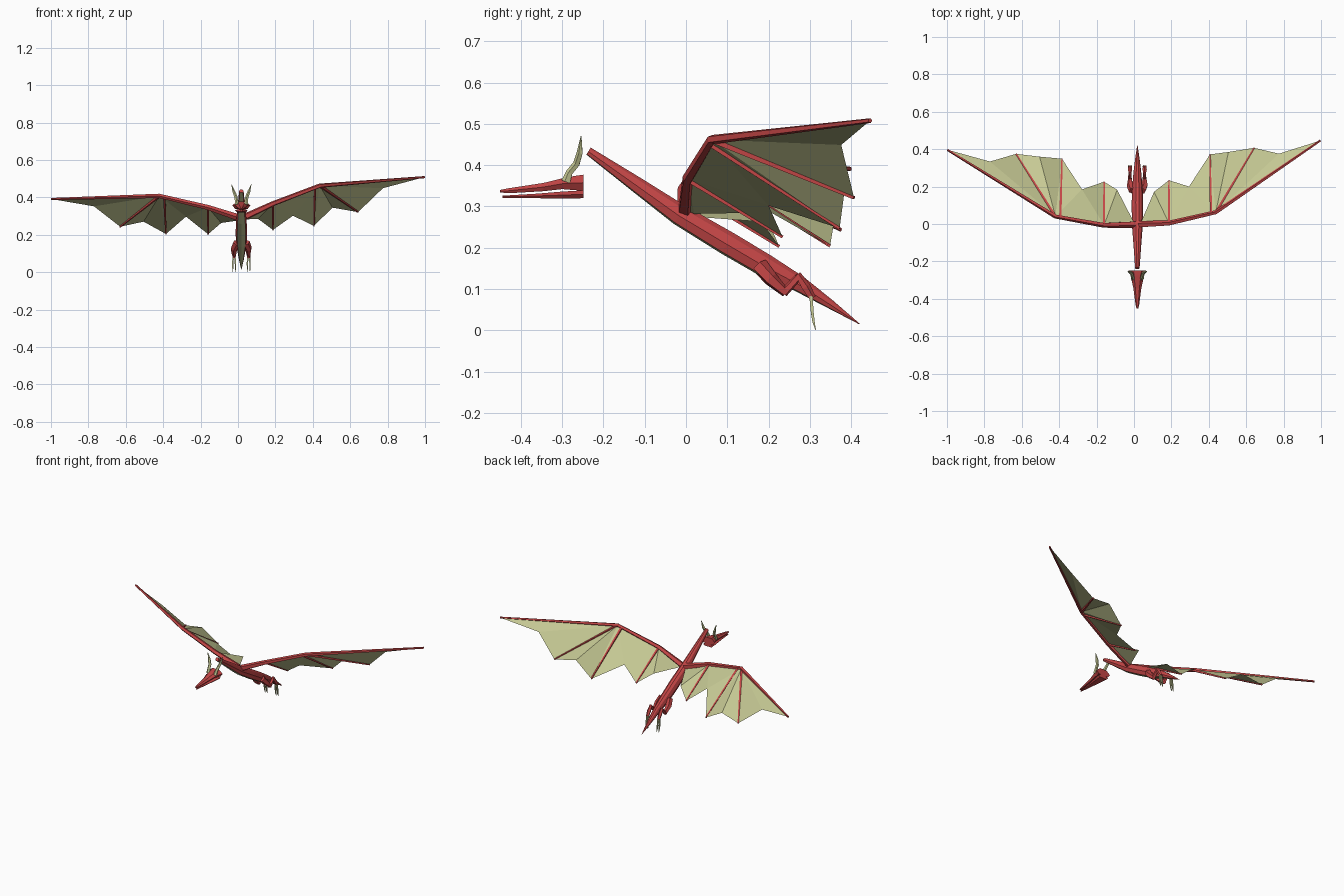
import bpy, bmesh, math
from mathutils import Vector

if "Cube" in bpy.data.objects:
    bpy.data.objects.remove(bpy.data.objects["Cube"])

CX = 0.018  # body centre line


def material(name, rgb):
    m = bpy.data.materials.new(name)
    m.diffuse_color = (*rgb, 1)
    m.use_nodes = True
    m.node_tree.nodes["Principled BSDF"].inputs["Base Color"].default_value = m.diffuse_color
    return m


RED = material("red_hide", (0.56, 0.062, 0.062))
TAN = material("khaki_skin", (0.57, 0.59, 0.30))


def finish(name, bm, mats, fix=True):
    if fix:
        bmesh.ops.recalc_face_normals(bm, faces=bm.faces)
    me = bpy.data.meshes.new(name)
    bm.to_mesh(me)
    bm.free()
    for m in mats:
        me.materials.append(m)
    ob = bpy.data.objects.new(name, me)
    bpy.context.collection.objects.link(ob)
    return ob


def loft(name, rings, mats, rule=None):
    """Skin a list of rings; rule(i) gives the material slot of side strip i."""
    bm = bmesh.new()
    vs = [[bm.verts.new(p) for p in r] for r in rings]
    n = len(vs[0])
    for a, b in zip(vs, vs[1:]):
        for i in range(n):
            j = (i + 1) % n
            f = bm.faces.new((a[i], a[j], b[j], b[i]))
            f.material_index = rule(i) if rule else 0
    bm.faces.new(vs[0])
    bm.faces.new(vs[-1])
    return finish(name, bm, mats)


def rod(name, pts, radii, mat, sides=5):
    """Tapered faceted rod along a path."""
    pts = [Vector(p) for p in pts]
    rings = []
    for k, (p, r) in enumerate(zip(pts, radii)):
        d = (pts[min(k + 1, len(pts) - 1)] - pts[max(k - 1, 0)]).normalized()
        ref = Vector((0, 0, 1)) if abs(d.z) < 0.8 else Vector((1, 0, 0))
        u = d.cross(ref).normalized()
        v = u.cross(d)
        rings.append([p + r * (math.cos(t) * u + math.sin(t) * v)
                      for t in (2 * math.pi * (i + 0.5) / sides for i in range(sides))])
    return loft(name, rings, [mat])


# Body, neck and tail: one tapered loft with a khaki belly
SECTION = [(0, -1), (.74, -.85), (1, -.1), (.72, .65), (.28, 1),
           (-.28, 1), (-.72, .65), (-1, -.1), (-.74, -.85)]
# y, z, half height, half width
SPINE = [(-.236, .434, .010, .012), (-.12, .353, .019, .020), (-.016, .280, .026, .028),
         (.10, .211, .029, .031), (.19, .158, .028, .028), (.275, .112, .020, .021),
         (.35, .063, .011, .012), (.42, .0155, .001, .001)]
axis = Vector((0, .85, -.53)).normalized()
up = Vector((0, -axis.z, axis.y))
loft("body", [[Vector((CX + w * a, y, z)) + up * h * b for a, b in SECTION]
              for y, z, h, w in SPINE], [RED, TAN], lambda i: 1 if i in (0, 8) else 0)


# Head: two separate jaws, each a bevelled wedge
def jaw(name, rows):
    rings = []
    for y, lo, hi, w in rows:
        m = (lo + hi) / 2
        rings.append([(CX + w * a, y, z) for a, z in
                      ((.7, lo), (1, m), (.5, hi), (-.5, hi), (-1, m), (-.7, lo))])
    loft(name, rings, [RED])


jaw("upper_jaw", [(-.248, .338, .377, .048), (-.275, .340, .373, .034), (-.30, .342, .368, .031),
                  (-.345, .337, .357, .021), (-.43, .332, .344, .010), (-.451, .334, .340, .005)])
jaw("lower_jaw", [(-.248, .320, .339, .034), (-.30, .319, .336, .026),
                  (-.36, .320, .331, .016), (-.445, .321, .326, .005)])

for side, s in (("left", -1), ("right", 1)):
    # Horns
    rod(side + "_horn", [(CX + s * x, y, z) for x, y, z in
                         ((.024, -.290, .360), (.026, -.282, .382), (.030, -.265, .403),
                          (.040, -.257, .430), (.053, -.254, .470))],
        (.012, .009, .009, .008, .001), TAN)
    # Hind legs: thigh, shin and ankle in a zigzag
    lx = CX + s * .039
    rod(side + "_thigh", [(CX + s * .026, .178, .158), (lx, .205, .125), (lx, .242, .090)],
        (.020, .018, .011), RED)
    rod(side + "_shin", [(lx, .236, .090), (lx, .275, .132)], (.011, .009), RED)
    rod(side + "_ankle", [(lx, .270, .136), (lx, .290, .105), (lx, .306, .078)],
        (.008, .012, .009), RED)
    # Claws
    for k in (-1, 1):
        x = lx + k * .007
        rod(f"{side}_claw_{'inner' if k * s < 0 else 'outer'}",
            [(lx + k * .004, .303, .083), (x, .305, .050), (x, .309, .020), (x, .314, .001)],
            (.006, .005, .004, .001), TAN, 4)

# Wings: joints, finger tips and scalloped notches of the trailing edge
WINGS = {
    "right": dict(root=(.03, -.002, .292), elbow=(.187, .004, .366), wrist=(.437, .062, .462),
                  tip=(.997, .446, .508), f1=(.187, .234, .226), f2=(.406, .372, .247),
                  f3=(.642, .407, .321), n0=(.107, .172, .285), n1=(.294, .200, .302),
                  n2=(.505, .385, .345), n3=(.775, .376, .449), hip=(.042, .020, .282)),
    "left": dict(root=(.008, -.002, .290), elbow=(-.160, -.006, .346), wrist=(-.420, .041, .408),
                 tip=(-.998, .397, .391), f1=(-.160, .226, .203), f2=(-.385, .349, .204),
                 f3=(-.630, .375, .243), n0=(-.090, .183, .263), n1=(-.278, .185, .297),
                 n2=(-.505, .360, .270), n3=(-.770, .334, .352), hip=(-.006, .020, .275)),
}
PANELS = ["root elbow hip", "hip elbow n0", "elbow f1 n0", "elbow n1 f1", "elbow wrist n1",
          "wrist f2 n1", "wrist n2 f2", "wrist f3 n2", "wrist n3 f3", "wrist tip n3"]

for side, w in WINGS.items():
    w = {k: Vector(p) for k, p in w.items()}
    # Membrane, with faces oriented upward
    bm = bmesh.new()
    v = {k: bm.verts.new(p) for k, p in w.items()}
    for panel in PANELS:
        f = bm.faces.new([v[k] for k in panel.split()])
        f.normal_update()
        if f.normal.z < 0:
            f.normal_flip()
    finish(side + "_wing_membrane", bm, [TAN], fix=False)
    # Arm along the leading edge
    rod(side + "_wing_arm", [w[k] for k in ("root", "elbow", "wrist", "tip")],
        (.019, .014, .012, .006), RED)
    # Finger bones
    knuckle = w["wrist"].lerp(w["elbow"], .1)
    for name, a, b in (("inner", w["elbow"], w["f1"]), ("middle", knuckle, w["f2"]),
                       ("outer", w["wrist"], w["f3"])):
        rod(f"{side}_{name}_finger", [a, b], (.009, .005), RED, 4)
